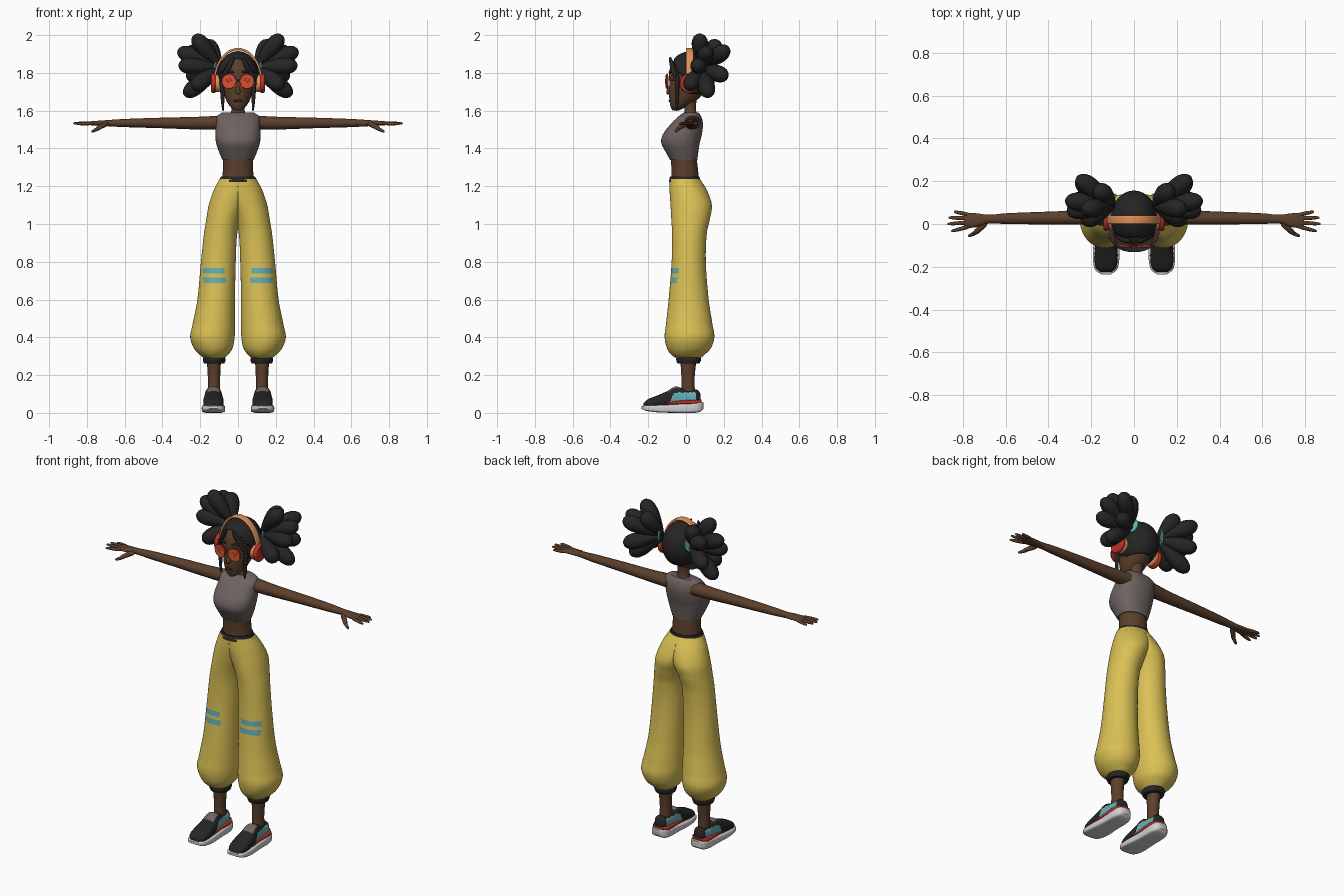
import bpy
import bmesh
import math
from mathutils import Vector, Matrix

if "Cube" in bpy.data.objects:
    bpy.data.objects.remove(bpy.data.objects["Cube"], do_unlink=True)


def material(name, *rgb):
    mat = bpy.data.materials.new(name)
    mat.use_nodes = True
    mat.diffuse_color = (*rgb, 1)
    shader = next(n for n in mat.node_tree.nodes if n.type == "BSDF_PRINCIPLED")
    shader.inputs["Base Color"].default_value = (*rgb, 1)
    return mat


black = material("soft black", .018, .018, .019)
skin = material("brown skin", .105, .05, .025)
lip = material("dark lip brown", .05, .02, .013)
yellow = material("pants yellow", .70, .53, .09)
grey = material("top grey", .155, .125, .12)
cyan = material("light cyan", .13, .42, .46)
white = material("sole white", .62, .62, .62)
red = material("headphone red", .5, .03, .02)
coral = material("lens coral", .72, .08, .03)
orange = material("band orange", .75, .28, .10)


def finish(bm, name, mats, mirror=False, angle=42, paint=None):
    """Turn a bmesh into a shaded object, optionally mirrored across x."""
    bmesh.ops.recalc_face_normals(bm, faces=bm.faces)
    if paint:
        for face in bm.faces:
            face.material_index = paint(face.calc_center_median(), face.normal)
    mesh = bpy.data.meshes.new(name)
    bm.to_mesh(mesh)
    bm.free()
    for mat in mats:
        mesh.materials.append(mat)
    obj = bpy.data.objects.new(name, mesh)
    bpy.context.collection.objects.link(obj)
    bpy.ops.object.select_all(action="DESELECT")
    obj.select_set(True)
    bpy.context.view_layer.objects.active = obj
    bpy.ops.object.shade_smooth_by_angle(angle=math.radians(angle))
    if mirror:
        mod = obj.modifiers.new("mirror", "MIRROR")
        mod.use_mirror_merge = False
    return obj


def sample(rows, t):
    """Smoothly interpolate profile rows by their first value."""
    i = max(k for k in range(len(rows) - 1) if rows[k][0] <= t or k == 0)
    a, b = rows[i], rows[i + 1]
    before, after = rows[max(i - 1, 0)], rows[min(i + 2, len(rows) - 1)]
    h = b[0] - a[0]
    u = (t - a[0]) / h
    out = []
    for p, q, r, s in zip(before[1:], a[1:], b[1:], after[1:]):
        m0 = (r - p) / (b[0] - before[0]) * h
        m1 = (s - q) / (after[0] - a[0]) * h
        out.append(q + u * m0 + u * u * (3 * (r - q) - 2 * m0 - m1)
                   + u ** 3 * (2 * (q - r) + m0 + m1))
    return out


def loft(name, rows, mats, axis="z", steps=24, sides=40, power=2, clamp=False, **kw):
    """Skin oval sections (t, low a, high a, low b, high b) along an axis."""
    bm = bmesh.new()
    rings = []
    for k in range(steps + 1):
        t = rows[0][0] + (rows[-1][0] - rows[0][0]) * k / steps
        a0, a1, b0, b1 = sample(rows, t)
        ring = []
        for j in range(sides):
            c, s = (f(math.tau * j / sides) for f in (math.cos, math.sin))
            c, s = (math.copysign(abs(v) ** (2 / power), v) for v in (c, s))
            a = (a0 + a1 + c * (a1 - a0)) / 2
            b = (b0 + b1 + s * (b1 - b0)) / 2
            co = {"z": (a, b, t), "x": (t, a, b), "y": (a, t, b)}[axis]
            if clamp:
                co = (max(co[0], 0), *co[1:])
            ring.append(bm.verts.new(co))
        rings.append(ring)
    for lower, upper in zip(rings, rings[1:]):
        for j in range(sides):
            n = (j + 1) % sides
            bm.faces.new((lower[j], lower[n], upper[n], upper[j]))
    bm.faces.new(rings[0])
    bm.faces.new(rings[-1])
    return finish(bm, name, mats, **kw)


def body(name, rows, mats, **kw):
    """Loft with sections symmetric in x, given as (z, half width, front, back)."""
    return loft(name, [(z, -w, w, f, b) for z, w, f, b in rows], mats, **kw)


def lobe(name, start, end, r0, r1, mat, blunt=0.5, mirror=True):
    """Tapered rounded blob from start to end; low blunt makes it a capsule."""
    bm = bmesh.new()
    bmesh.ops.create_uvsphere(bm, u_segments=16, v_segments=14, radius=1)
    start, way = Vector(start), Vector(end) - Vector(start)
    turn = way.to_track_quat("Z", "Y")
    for v in bm.verts:
        t = (v.co.z + 1) / 2
        wide = max(1 - v.co.z ** 2, 1e-6)
        r = (r0 + (r1 - r0) * t) * wide ** (blunt - 0.5)
        v.co = start + turn @ Vector((v.co.x * r, v.co.y * r, t * way.length))
    return finish(bm, name, [mat], mirror, angle=80)


def disc(name, centre, axis, radius, depth, mat, bevel=0.0):
    bm = bmesh.new()
    turn = Vector(axis).to_track_quat("Z", "Y").to_matrix().to_4x4()
    bmesh.ops.create_cone(bm, cap_ends=True, segments=32, radius1=radius, radius2=radius,
                          depth=depth, matrix=Matrix.Translation(centre) @ turn)
    obj = finish(bm, name, [mat], True)
    if bevel:
        mod = obj.modifiers.new("bevel", "BEVEL")
        mod.width, mod.segments = bevel, 3
    return obj


# Head, neck and face
body("head", [(1.60, .015, -.07, -.04), (1.615, .036, -.08, -.01), (1.65, .06, -.087, .05),
              (1.70, .077, -.09, .1), (1.75, .086, -.088, .13), (1.80, .09, -.09, .14),
              (1.86, .078, -.07, .12), (1.9, .035, -.03, .07)], [skin])
body("neck", [(1.53, .06, -.02, .07), (1.575, .042, -.012, .06), (1.61, .034, -.008, .052),
              (1.68, .036, -.01, .06)], [skin])
lobe("nose", (0, -.082, 1.735), (0, -.096, 1.685), .007, .016, skin, mirror=False)
lobe("mouth", (-.024, -.085, 1.652), (.024, -.085, 1.652), .007, .007, lip, mirror=False)
lobe("eyebrow", (.02, -.09, 1.803), (.065, -.071, 1.81), .008, .006, black)

# Hair shell with the face opened along an arched hairline
bm = bmesh.new()
bmesh.ops.create_uvsphere(bm, u_segments=64, v_segments=48, radius=1)
for v in bm.verts:
    v.co = Vector((v.co.x * .108, v.co.y * .128 + .028, v.co.z * .13 + 1.785))
opening = []
for face in bm.faces:
    c = face.calc_center_median()
    if c.z < 1.685 or (c.y < -.025 and c.z < 1.878 - 9 * c.x ** 2):
        opening.append(face)
bmesh.ops.delete(bm, geom=opening, context="FACES")
shell = finish(bm, "hair_cap", [black]).modifiers.new("thickness", "SOLIDIFY")
shell.thickness = .012
lobe("front_lock", (.02, -.085, 1.885), (.092, -.05, 1.75), .014, .013, black)
lobe("side_lock", (.088, -.045, 1.8), (.079, -.05, 1.597), .014, .008, black, .3)

# Pigtail puffs
root = (.09, .085, 1.83)
for tip in [(.235, .07, 2.0), (.265, .22, 1.93), (.32, .11, 1.92), (.315, .06, 1.84),
            (.27, .21, 1.78), (.285, .12, 1.68), (.24, .01, 1.72), (.17, .17, 1.97)]:
    lobe("hair_puff", root, tip, .018, .062, black)
disc("hair_tie", (.105, .1, 1.835), (1, .45, .1), .045, .01, cyan, .003)

# Headphones
arc = bpy.data.curves.new("headband", "CURVE")
arc.extrude, arc.bevel_depth = .014, .006
line = arc.splines.new("POLY")
line.points.add(32)
for k, point in enumerate(line.points):
    a = math.pi * k / 32
    point.co = (.124 * math.cos(a), 1.75 + .176 * math.sin(a), 0, 1)
arc.materials.append(orange)
band = bpy.data.objects.new("headband", arc)
bpy.context.collection.objects.link(band)
band.rotation_euler.x = math.pi / 2
band.location.y = .02
disc("ear_cushion", (.108, .02, 1.745), (1, 0, 0), .047, .025, orange, .006)
disc("ear_cup", (.13, .02, 1.745), (1, 0, 0), .052, .024, red, .009)

# Round glasses
facing = Vector((.12, -1, 0))
disc("glasses_rim", (.047, -.1, 1.755), facing, .039, .006, red)
disc("glasses_lens", (.0475, -.104, 1.755), facing, .035, .004, coral)
for shift in (-.01, .012):
    lobe("lens_glint", (.03 + shift, -.105, 1.74), (.056 + shift, -.1075, 1.775), .003, .003, orange)
lobe("glasses_bridge", (-.014, -.1, 1.762), (.014, -.1, 1.762), .004, .004, red, .1, False)
lobe("glasses_temple", (.084, -.093, 1.762), (.1, .02, 1.762), .004, .004, red, .1)

# Torso
body("crop_top", [(1.34, .083, -.085, .06), (1.38, .1, -.107, .065), (1.43, .116, -.131, .073),
                  (1.475, .12, -.122, .084), (1.53, .116, -.08, .09), (1.57, .112, -.04, .08),
                  (1.59, .085, -.01, .066)], [grey], power=2.3)
body("midriff", [(1.2, .09, -.08, .068), (1.27, .081, -.077, .065), (1.35, .08, -.08, .056)], [skin])
body("waistband", [(1.222, .1, -.09, .077), (1.238, .096, -.088, .074), (1.252, .09, -.084, .071)],
     [black], steps=6)


# Baggy pants with painted knee stripes
def knee_stripes(c, n):
    stripe = .69 < c.z < .72 or .741 < c.z < .771
    return int(stripe and n.y < -.2 and .068 < c.x < .185)


loft("pant_legs", [(.288, .075, .175, -.05, .075), (.305, .055, .2, -.075, .095),
                   (.34, .03, .232, -.1, .13), (.4, .018, .253, -.113, .15),
                   (.47, .016, .24, -.106, .14), (.6, .016, .215, -.092, .12),
                   (.8, .012, .196, -.076, .105), (.95, .004, .18, -.074, .11),
                   (1.03, -.015, .167, -.078, .127), (1.1, -.05, .155, -.082, .137),
                   (1.18, -.09, .128, -.087, .11), (1.238, -.1, .098, -.088, .074)],
     [yellow, cyan], steps=95, sides=64, clamp=True, mirror=True, paint=knee_stripes)
loft("ankle_cuff", [(.262, .072, .18, -.045, .072), (.28, .066, .186, -.052, .08),
                    (.302, .072, .18, -.048, .075)], [black], steps=6, mirror=True)
loft("ankle", [(.09, .095, .16, -.028, .05), (.17, .095, .159, -.024, .045),
               (.28, .09, .165, -.03, .055)], [skin], mirror=True)

# Arms and hands
loft("arm", [(.08, -.012, .078, 1.5, 1.575), (.2, -.004, .066, 1.5, 1.568),
             (.4, -.002, .058, 1.507, 1.563), (.6, .0, .05, 1.513, 1.556),
             (.68, .002, .043, 1.517, 1.551), (.735, -.014, .05, 1.52, 1.547),
             (.785, -.018, .052, 1.523, 1.543), (.795, -.01, .045, 1.527, 1.54)],
     [skin], axis="x", steps=40, sides=24, mirror=True)
for near, tip in [(-.011, (.855, -.034, 1.53)), (.008, (.873, .0, 1.533)),
                  (.026, (.868, .03, 1.533)), (.042, (.842, .058, 1.53))]:
    lobe("finger", (.765, near, 1.533), tip, .0105, .008, skin, .25)
lobe("thumb_base", (.69, .005, 1.533), (.75, -.045, 1.505), .015, .012, skin, .3)
lobe("thumb", (.72, -.03, 1.515), (.775, -.058, 1.488), .011, .008, skin, .25)


# Sneakers
def upper_colours(c, n):
    if -.1 < c.y < -.035 and n.z > .55 and abs(c.x - .13) < .03:
        return 2
    return int(-.085 + (c.z - .06) * .5 < c.y < .05 and c.z < .108 and n.z < .8)


loft("shoe_upper", [(-.225, .105, .155, .03, .05), (-.205, .084, .178, .025, .07),
                    (-.15, .076, .184, .025, .093), (-.1, .08, .18, .025, .115),
                    (-.055, .085, .175, .025, .14), (-.02, .088, .172, .025, .13),
                    (.03, .09, .17, .025, .12), (.06, .094, .166, .025, .122),
                    (.078, .11, .15, .035, .1)],
     [black, cyan, grey], axis="y", steps=48, power=2.6, mirror=True, paint=upper_colours)
loft("shoe_stripe", [(-.12, .076, .184, .045, .05), (-.05, .08, .18, .045, .064),
                     (.05, .08, .18, .045, .07), (.082, .1, .16, .045, .07)],
     [red], axis="y", power=5, mirror=True)
loft("shoe_sole", [(-.235, .108, .152, .022, .036), (-.215, .08, .182, .012, .04),
                   (-.15, .068, .192, .003, .042), (-.05, .074, .186, .0, .046),
                   (.04, .076, .184, .0, .054), (.075, .086, .174, .006, .058),
                   (.092, .105, .155, .02, .056)],
     [white], axis="y", steps=36, power=5, mirror=True)
